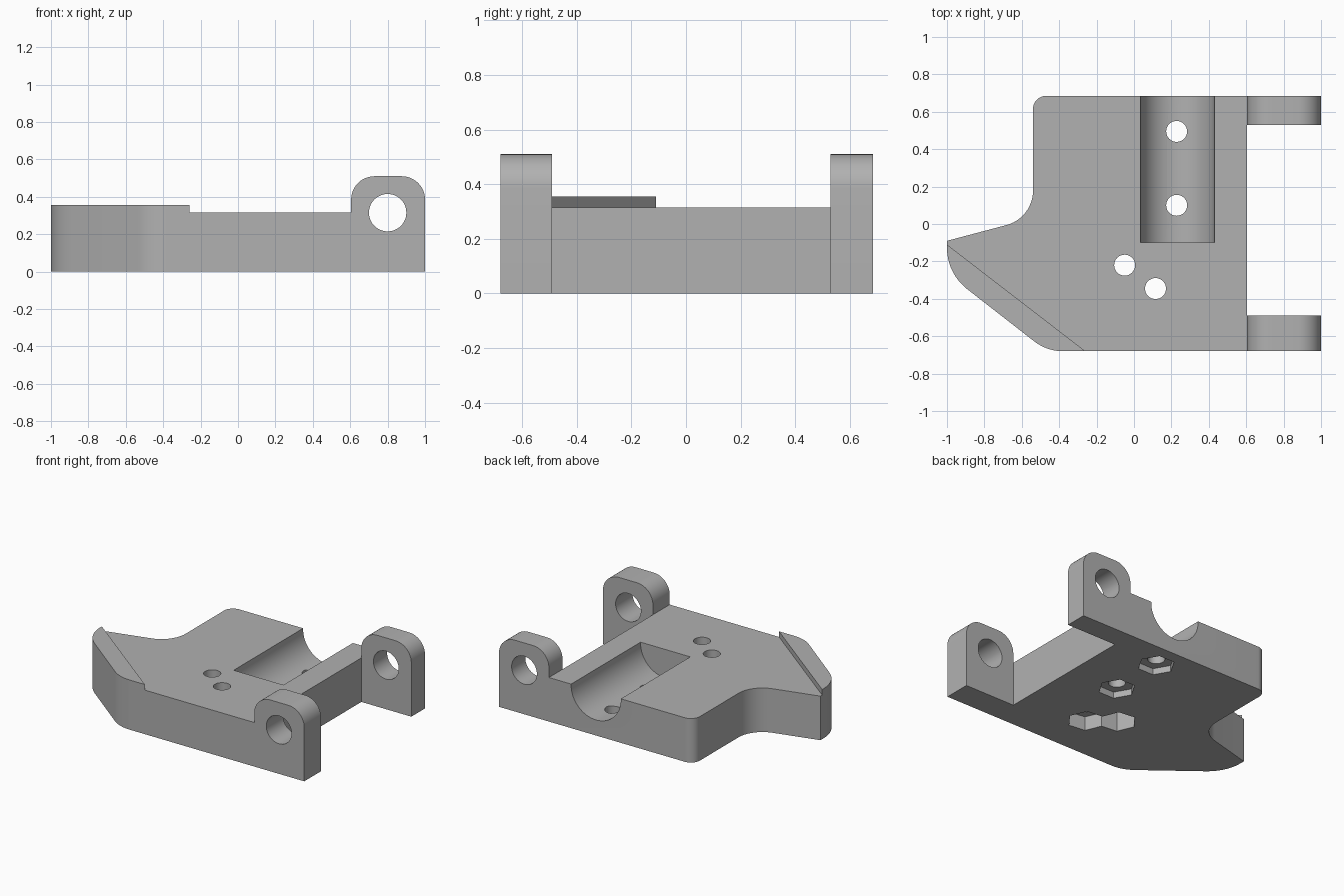
import bpy, bmesh
from math import cos, sin, radians, tan
from mathutils import Vector

cube = bpy.data.objects.get("Cube")
if cube:
    bpy.data.objects.remove(cube)

GREY = (0.44, 0.44, 0.44, 1)
mat = bpy.data.materials.new("plain grey")
mat.use_nodes = True
mat.diffuse_color = GREY
mat.node_tree.nodes["Principled BSDF"].inputs["Base Color"].default_value = GREY


def rounded(corners, steps=12):
    """Outline from (x, y, radius) corners, each replaced by a tangent arc."""
    pts = []
    n = len(corners)
    for i, (x, y, r) in enumerate(corners):
        p = Vector((x, y))
        if r == 0:
            pts.append(p)
            continue
        a = (Vector(corners[i - 1][:2]) - p).normalized()
        b = (Vector(corners[(i + 1) % n][:2]) - p).normalized()
        half = a.angle(b) / 2
        centre = p + (a + b).normalized() * (r / sin(half))
        start = p + a * (r / tan(half)) - centre
        end = p + b * (r / tan(half)) - centre
        sweep = start.angle(end)
        for k in range(steps + 1):
            t = k / steps
            pts.append(centre + (start * sin((1 - t) * sweep) + end * sin(t * sweep)) / sin(sweep))
    return pts


def ngon(x, y, r, sides, turn=0):
    angles = [radians(turn + 360 * k / sides) for k in range(sides)]
    return [Vector((x + r * cos(a), y + r * sin(a))) for a in angles]


def prism(name, pts, low, high, axis="Z", clip=None):
    """Extrude a 2D outline along Z, or an XZ outline along Y."""
    bm = bmesh.new()
    def place(p, d):
        return (p.x, p.y, d) if axis == "Z" else (p.x, d, p.y)
    face = bm.faces.new([bm.verts.new(place(p, low)) for p in pts])
    top = bmesh.ops.extrude_face_region(bm, geom=[face])
    shift = Vector((0, 0, high - low)) if axis == "Z" else Vector((0, high - low, 0))
    moved = [v for v in top["geom"] if isinstance(v, bmesh.types.BMVert)]
    bmesh.ops.translate(bm, verts=moved, vec=shift)
    if clip:
        cut = bmesh.ops.bisect_plane(bm, geom=bm.verts[:] + bm.edges[:] + bm.faces[:],
                                     plane_co=clip[0], plane_no=clip[1], clear_outer=True)
        rim = [e for e in cut["geom_cut"] if isinstance(e, bmesh.types.BMEdge)]
        bmesh.ops.holes_fill(bm, edges=rim)
    bmesh.ops.recalc_face_normals(bm, faces=bm.faces[:])
    mesh = bpy.data.meshes.new(name)
    bm.to_mesh(mesh)
    bm.free()
    mesh.materials.append(mat)
    obj = bpy.data.objects.new(name, mesh)
    bpy.context.collection.objects.link(obj)
    return obj


def select(obj):
    bpy.ops.object.select_all(action="DESELECT")
    obj.select_set(True)
    bpy.context.view_layer.objects.active = obj


def carve(obj, cutters):
    for cutter in cutters:
        cutter.hide_render = True
        mod = obj.modifiers.new("cut", "BOOLEAN")
        mod.operation = "DIFFERENCE"
        mod.solver = "EXACT"
        mod.object = cutter
        select(obj)
        bpy.ops.object.modifier_apply(modifier=mod.name)
        bpy.data.objects.remove(cutter)


def smooth(obj):
    select(obj)
    bpy.ops.object.shade_smooth_by_angle(angle=radians(25))


TOP, BACK, FRONT, INNER = 0.315, 0.685, -0.68, 0.605

# Base plate
outline = rounded([
    (INNER, BACK, 0), (-0.54, BACK, 0.07), (-0.54, 0.032, 0.19), (-1, -0.09, 0),
    (-1, -0.264, 0.28), (-0.466, FRONT, 0.25), (INNER, FRONT, 0)])
plate = prism("base_plate", outline, 0, TOP)

# Round channel open at the back
channel = prism("channel_cutter", ngon(0.2325, 0.308, 0.197, 64), -0.10, 0.8, "Y")
carve(plate, [channel])

# Bolt holes with nut pockets underneath: x, y, pocket turn, pocket depth
bolts = [(0.228, 0.495, 0, 0.045), (0.228, 0.10, 0, 0.045),
         (-0.05, -0.22, 53, 0.16), (0.115, -0.345, 53, 0.10)]
for x, y, turn, depth in bolts:
    carve(plate, [prism("bolt_cutter", ngon(x, y, 0.056, 32), -0.1, 0.5),
                  prism("nut_cutter", ngon(x, y, 0.122, 6, turn), -0.1, depth)])
smooth(plate)

# Raised lip along the slanted front edge
a, b = Vector((-1, -0.11, 0)), Vector((-0.26, FRONT, 0))
along = b - a
lip = prism("raised_lip", outline, TOP, 0.355, clip=(a, Vector((-along.y, along.x, 0))))
smooth(lip)

# Hinge ears with pin holes
ear_outline = rounded([(INNER, 0, 0), (1, 0, 0), (1, 0.51, 0.125), (INNER, 0.51, 0.125)])
for name, low, high in (("front_hinge_ear", FRONT, -0.49), ("back_hinge_ear", 0.53, BACK)):
    ear = prism(name, ear_outline, low, high, "Y")
    carve(ear, [prism("pin_cutter", ngon(0.8, 0.315, 0.1, 48), low - 0.1, high + 0.1, "Y")])
    smooth(ear)
